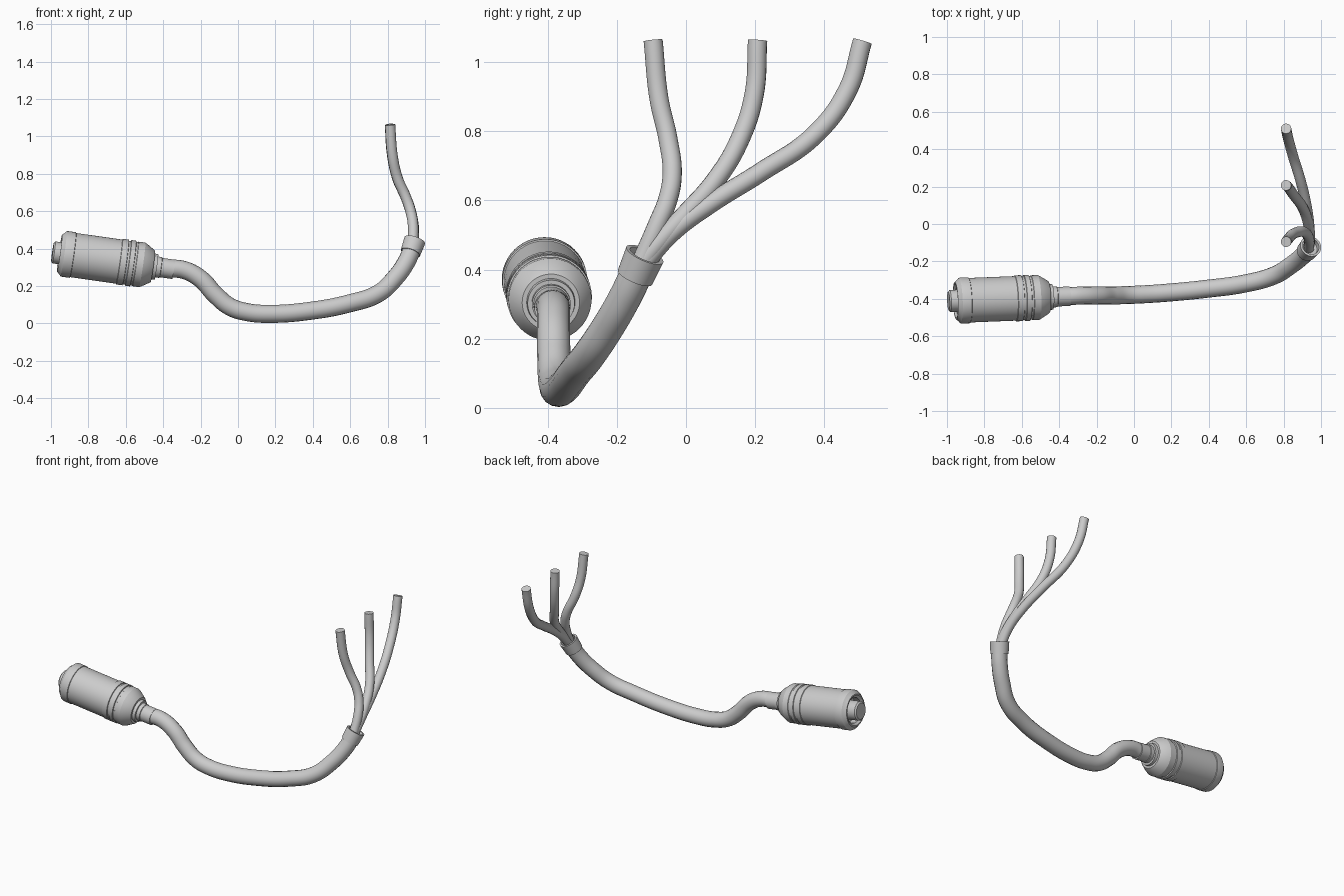
import bpy, bmesh, math
from mathutils import Vector

cube = bpy.data.objects.get("Cube")
if cube:
    bpy.data.objects.remove(cube, do_unlink=True)

grey = bpy.data.materials.new("light_grey")
grey.use_nodes = True
GREY = (0.6, 0.6, 0.6, 1)
grey.diffuse_color = GREY
grey.node_tree.nodes["Principled BSDF"].inputs["Base Color"].default_value = GREY


def finish(ob, angle):
    """Give the part its material and smooth shading with sharp edges kept."""
    ob.data.materials.clear()
    ob.data.materials.append(grey)
    bpy.ops.object.select_all(action='DESELECT')
    ob.select_set(True)
    bpy.context.view_layer.objects.active = ob
    bpy.ops.object.shade_smooth_by_angle(angle=math.radians(angle))


def lathe(name, profile, origin, direction, steps=48):
    """Revolve (distance along axis, radius) points around an axis."""
    bm = bmesh.new()
    verts = [bm.verts.new((r, 0, t)) for t, r in profile]
    edges = [bm.edges.new(pair) for pair in zip(verts, verts[1:])]
    bmesh.ops.spin(bm, geom=verts + edges, cent=(0, 0, 0), axis=(0, 0, 1),
                   angle=math.tau, steps=steps, use_duplicate=False)
    bmesh.ops.remove_doubles(bm, verts=bm.verts, dist=0.0002)
    bmesh.ops.recalc_face_normals(bm, faces=bm.faces)
    mesh = bpy.data.meshes.new(name)
    bm.to_mesh(mesh)
    bm.free()
    ob = bpy.data.objects.new(name, mesh)
    bpy.context.collection.objects.link(ob)
    ob.location = origin
    ob.rotation_euler = Vector(direction).to_track_quat('Z', 'Y').to_euler()
    finish(ob, 25)
    return ob


def tube(name, points, radius):
    """Sweep a round section along a smooth path."""
    curve = bpy.data.curves.new(name, 'CURVE')
    curve.dimensions = '3D'
    curve.bevel_depth = radius
    curve.bevel_resolution = 6
    curve.resolution_u = 10
    curve.use_fill_caps = True
    spline = curve.splines.new('BEZIER')
    spline.bezier_points.add(len(points) - 1)
    for bp, p in zip(spline.bezier_points, points):
        bp.co = p
        bp.handle_left_type = bp.handle_right_type = 'AUTO'
    ob = bpy.data.objects.new(name, curve)
    bpy.context.collection.objects.link(ob)
    bpy.ops.object.select_all(action='DESELECT')
    ob.select_set(True)
    bpy.context.view_layer.objects.active = ob
    bpy.ops.object.convert(target='MESH')
    finish(bpy.context.object, 40)


# Connector: all parts share one tilted axis
TIP = Vector((-0.992, -0.412, 0.381))
AXIS = Vector((1, 0.04, -0.142)).normalized()

lathe("plug_core", [(0, 0), (0, 0.05), (0.008, 0.059), (0.12, 0.059)], TIP, AXIS)

lathe("connector_shell", [
    (0.09, 0.0), (0.09, 0.078), (0.05, 0.078), (0.045, 0.085), (0.038, 0.092),
    (0.038, 0.1), (0.048, 0.108), (0.06, 0.121), (0.066, 0.123), (0.11, 0.123),
    (0.112, 0.119), (0.36, 0.119), (0.362, 0.123), (0.395, 0.123),
    (0.397, 0.118), (0.408, 0.118), (0.41, 0.123), (0.435, 0.123),
    (0.437, 0.117), (0.447, 0.117), (0.449, 0.12), (0.485, 0.12),
    (0.497, 0.114), (0.54, 0.087), (0.543, 0.083), (0.543, 0.07),
    (0.562, 0.068), (0.562, 0)], TIP, AXIS)

lathe("neck_sleeve", [(0.54, 0.0), (0.54, 0.056), (0.585, 0.056), (0.587, 0.052),
                      (0.655, 0.052), (0.655, 0)], TIP, AXIS)

# Main cable
tube("main_cable", [
    TIP + AXIS * 0.62, (-0.29, -0.383, 0.286), (-0.2, -0.383, 0.238),
    (-0.12, -0.382, 0.152), (-0.04, -0.38, 0.088), (0.05, -0.376, 0.06),
    (0.17, -0.368, 0.051), (0.385, -0.347, 0.067), (0.6, -0.317, 0.108),
    (0.75, -0.275, 0.16), (0.84, -0.22, 0.243), (0.9, -0.172, 0.328),
    (0.935, -0.135, 0.407)], 0.048)

# Flared collar where the cable splits
BASE = Vector((0.922, -0.147, 0.378))
TOP = Vector((0.945, -0.119, 0.443))
length = (TOP - BASE).length
lathe("split_collar", [(0, 0.045), (0, 0.054), (length, 0.058), (length, 0.046),
                       (length - 0.03, 0.045), (length - 0.03, 0)], BASE, TOP - BASE)

# Three branch wires: (y, z) paths sharing one sideways lean by height
LEAN = [(0.4, 0.93), (0.457, 0.944), (0.58, 0.93), (0.69, 0.892),
        (0.795, 0.845), (0.93, 0.82), (1.063, 0.813)]


def lean(z):
    for (z0, x0), (z1, x1) in zip(LEAN, LEAN[1:]):
        if z <= z1:
            return x0 + (x1 - x0) * (z - z0) / (z1 - z0)
    return LEAN[-1][1]


WIRES = {
    "front_wire": [(-0.13, 0.42), (-0.082, 0.53), (-0.052, 0.604), (-0.04, 0.676),
                   (-0.052, 0.777), (-0.078, 0.893), (-0.095, 1.062)],
    "middle_wire": [(-0.125, 0.42), (-0.075, 0.482), (-0.003, 0.558), (0.084, 0.656),
                    (0.156, 0.777), (0.197, 0.907), (0.207, 1.062)],
    "rear_wire": [(-0.12, 0.42), (-0.04, 0.508), (0.07, 0.59), (0.214, 0.68),
                  (0.373, 0.79), (0.468, 0.92), (0.51, 1.06)],
}
for name, path in WIRES.items():
    tube(name, [(lean(z), y, z) for y, z in path], 0.028)
